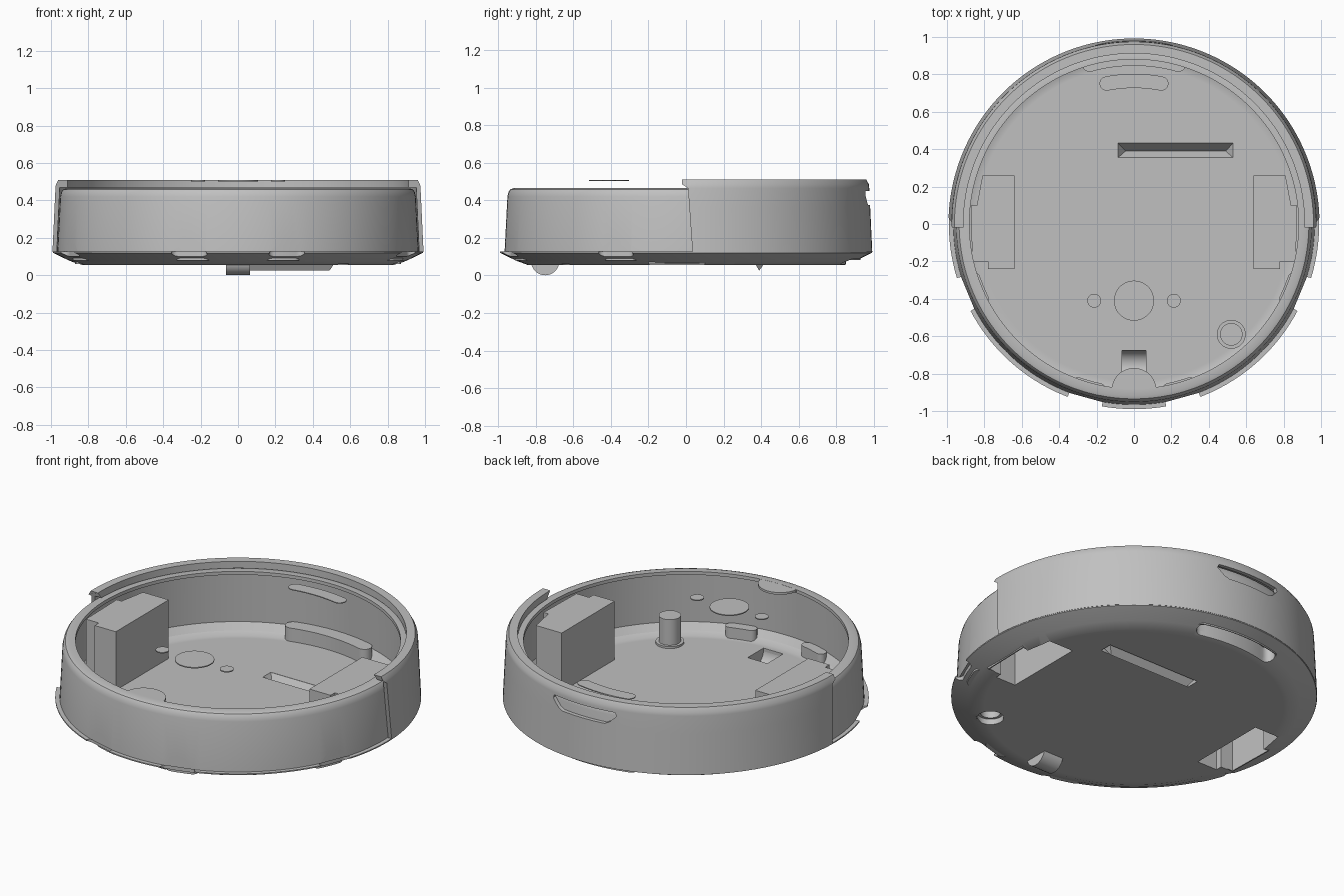
import bpy, bmesh
from math import sin, cos, pi, radians
from mathutils import Matrix, Vector

default = bpy.data.objects.get("Cube")
if default:
    bpy.data.objects.remove(default, do_unlink=True)

grey = bpy.data.materials.new("shell_grey")
grey.use_nodes = True
grey.diffuse_color = (0.53, 0.53, 0.53, 1)
grey.node_tree.nodes["Principled BSDF"].inputs["Base Color"].default_value = (0.53, 0.53, 0.53, 1)


def finish(name, bm):
    bmesh.ops.remove_doubles(bm, verts=bm.verts, dist=1e-5)
    bmesh.ops.recalc_face_normals(bm, faces=bm.faces)
    mesh = bpy.data.meshes.new(name)
    bm.to_mesh(mesh)
    bm.free()
    mesh.materials.append(grey)
    obj = bpy.data.objects.new(name, mesh)
    bpy.context.collection.objects.link(obj)
    return obj


def lathe(name, profile, sweep, steps):
    """Revolve a closed (radius, z) profile around the z axis."""
    bm = bmesh.new()
    vs = [bm.verts.new((r, 0, z)) for r, z in profile]
    es = [bm.edges.new((vs[i - 1], vs[i])) for i in range(len(vs))]
    res = bmesh.ops.spin(bm, geom=vs + es, cent=(0, 0, 0), axis=(0, 0, 1), angle=sweep, steps=steps)
    if sweep < 6:
        last = [g for g in res["geom_last"] if isinstance(g, bmesh.types.BMEdge)]
        bmesh.ops.contextual_create(bm, geom=es)
        bmesh.ops.contextual_create(bm, geom=last)
    return finish(name, bm)


def prism(name, outline, z0, z1, matrix=None):
    """Extrude a flat outline from z0 to z1."""
    bm = bmesh.new()
    face = bm.faces.new([bm.verts.new((x, y, z0)) for x, y in outline])
    ext = bmesh.ops.extrude_face_region(bm, geom=[face], use_keep_orig=True)
    top = [g for g in ext["geom"] if isinstance(g, bmesh.types.BMVert)]
    bmesh.ops.translate(bm, verts=top, vec=(0, 0, z1 - z0))
    if matrix:
        bm.transform(matrix)
    return finish(name, bm)


def disc(x, y, r, n=40):
    return [(x + r * cos(2 * pi * i / n), y + r * sin(2 * pi * i / n)) for i in range(n)]


def rect(x0, x1, y0, y1):
    return [(x0, y0), (x1, y0), (x1, y1), (x0, y1)]


def arc_pill(radius, half, centre, spread, n=16):
    """Round-ended band that follows a circle around the z axis."""
    a0, a1 = radians(centre - spread), radians(centre + spread)
    pts = [((radius + half) * cos(a0 + (a1 - a0) * i / n),
            (radius + half) * sin(a0 + (a1 - a0) * i / n)) for i in range(n + 1)]
    for a, base in ((a1, a1), (a0, a0 + pi)):
        cx, cy = radius * cos(a), radius * sin(a)
        pts += [(cx + half * cos(base + pi * i / 8),
                 cy + half * sin(base + pi * i / 8)) for i in range(1, 8)]
        if a == a1:
            pts += [((radius - half) * cos(a1 - (a1 - a0) * i / n),
                     (radius - half) * sin(a1 - (a1 - a0) * i / n)) for i in range(n + 1)]
    return pts


def cut(target, cutters):
    bpy.context.view_layer.objects.active = target
    for c in cutters:
        mod = target.modifiers.new("cut", 'BOOLEAN')
        mod.operation, mod.solver, mod.object = 'DIFFERENCE', 'EXACT', c
        bpy.ops.object.modifier_apply(modifier=mod.name)


cutters = []


def cutter(*args):
    cutters.append(prism("cutter", *args))
    return cutters[-1]


# Main tub: floor, sloped flange and thin round wall with an inward rim
body = lathe("body_tub", [(0, .055), (.81, .055), (.84, .055), (.9, .077), (.99, .12), (.99, .127),
                          (.966, .127), (.951, .42), (.945, .445), (.935, .459), (.918, .465),
                          (.88, .465), (.88, .445), (.925, .435), (.934, .14), (.905, .1),
                          (.87, .085), (.84, .085), (0, .085)], 2 * pi, 144)

# Raised bumper around the back half, with leaning ends
bumper = lathe("rear_bumper", [(.992, .125), (.981, .36), (.976, .465), (.974, .485), (.96, .51), (.912, .51),
                               (.912, .469), (.953, .469), (.969, .125)], pi, 80)
for v in bumper.data.vertices:
    if abs(v.co.y) < .001:
        v.co.y = -.02 if v.co.z > .48 else .035 - .07 * (v.co.z - .12)
turn = Matrix.Rotation(pi / 2, 4, 'X')
slot = [(-.2, .45), (-.21, .43), (-.17, .39), (-.14, .375), (.14, .375), (.17, .39), (.21, .43), (.2, .45)]
cut(bumper, [cutter(slot, -1.2, -.8, turn)])

# Wheel housings, hollow from below
half_well = [(.64, -.24), (.78, -.24), (.78, -.2), (.865, -.2), (.872, .1), (.84, .1), (.81, .26), (.64, .26)]
floor_cuts = []
for side, label in ((1, "left"), (-1, "right")):
    well = prism(label + "_wheel_housing", [(side * x, y) for x, y in half_well], .06, .435)
    inner = [(side * (.75 + (x - .75) * .94), .01 + (y - .01) * .97) for x, y in half_well]
    hollow = cutter(inner, -.1, .42)
    cut(well, [hollow])
    floor_cuts.append(hollow)

# Post on a collar, hollow from below
post = prism("post", disc(.52, -.59, .06), .086, .25)
collar = prism("post_collar", disc(.52, -.59, .077), .06, .097)
post_hole = cutter(disc(.52, -.59, .054), -.1, .235)
wide_hole = cutter(disc(.52, -.59, .072), -.1, .088)
cut(post, [post_hole])
cut(collar, [post_hole, wide_hole])
floor_cuts.append(wide_hole)

# Sensor notches in the flange with small pockets inside, under the rim
for a in (-22.5, -74.5, -105.5, -157.5):
    prism("sensor_pocket", arc_pill(.9, .03, a, 3.8), .08, .15)
    floor_cuts.append(cutter(arc_pill(.98, .03, a, 4), -.1, .1269))
    wedge = [(r * cos(radians(a + d)), r * sin(radians(a + d)))
             for r, d in ((.967, -5.5), (1.1, -5.5), (1.1, 5.5), (.967, 5.5))]
    floor_cuts.append(cutter(wedge, .085, .2))

# Curved rear recess opening below, with its hump under the rim
hump = prism("rear_hump", arc_pill(.888, .042, 90, 15.5), .083, .165)
recess = cutter(arc_pill(.888, .037, 90, 15), -.1, .15)
cut(hump, [recess])
floor_cuts.append(recess)

# Openings for the front roller pocket and the floor trough
floor_cuts.append(cutter(rect(-.065, .065, -.824, -.675), -.1, .2))
floor_cuts.append(cutter(rect(-.085, .53, .355, .432), -.1, .2))
cut(body, floor_cuts)

# Half-round roller pocket below the floor
bm = bmesh.new()
arc = [(-.75 - .075 * cos(pi * i / 16), .076 - .075 * sin(pi * i / 16)) for i in range(17)]
ends = [[bm.verts.new((x, y, z)) for y, z in arc] for x in (-.065, .065)]
for row in ends:
    bm.faces.new(row)
for i in range(16):
    bm.faces.new((ends[0][i], ends[0][i + 1], ends[1][i + 1], ends[1][i]))
finish("front_roller_pocket", bm)

# V-shaped trough hanging below the floor
bm = bmesh.new()
top = [bm.verts.new((x, y, .084)) for x, y in rect(-.085, .53, .355, .432)]
low = [bm.verts.new((x, .39, .026)) for x in (-.045, .49)]
for f in ((top[0], top[1], low[1], low[0]), (top[2], top[3], low[0], low[1]),
          (top[1], top[2], low[1]), (top[3], top[0], low[0])):
    bm.faces.new(f)
finish("floor_trough", bm)

# Buttons, rear label pad and half-round tab on the rim
prism("main_button", disc(0, -.41, .107, 64), .502, .508)
for side, label in ((1, "left"), (-1, "right")):
    prism(label + "_button", disc(side * .213, -.41, .037), .502, .508)
prism("rear_pad", arc_pill(.765, .038, 90, 11), .452, .457)
tab = [(.12 * cos(pi * i / 24), -.89 + .12 * sin(pi * i / 24)) for i in range(25)]
prism("front_rim_tab", tab, .452, .4645)

for c in cutters:
    bpy.data.objects.remove(c, do_unlink=True)
bpy.ops.object.select_all(action='DESELECT')
for obj in bpy.context.collection.objects:
    if obj.type == 'MESH' and obj.data.materials and obj.data.materials[0] == grey:
        obj.select_set(True)
        bpy.context.view_layer.objects.active = obj
bpy.ops.object.shade_smooth_by_angle(angle=radians(30))
